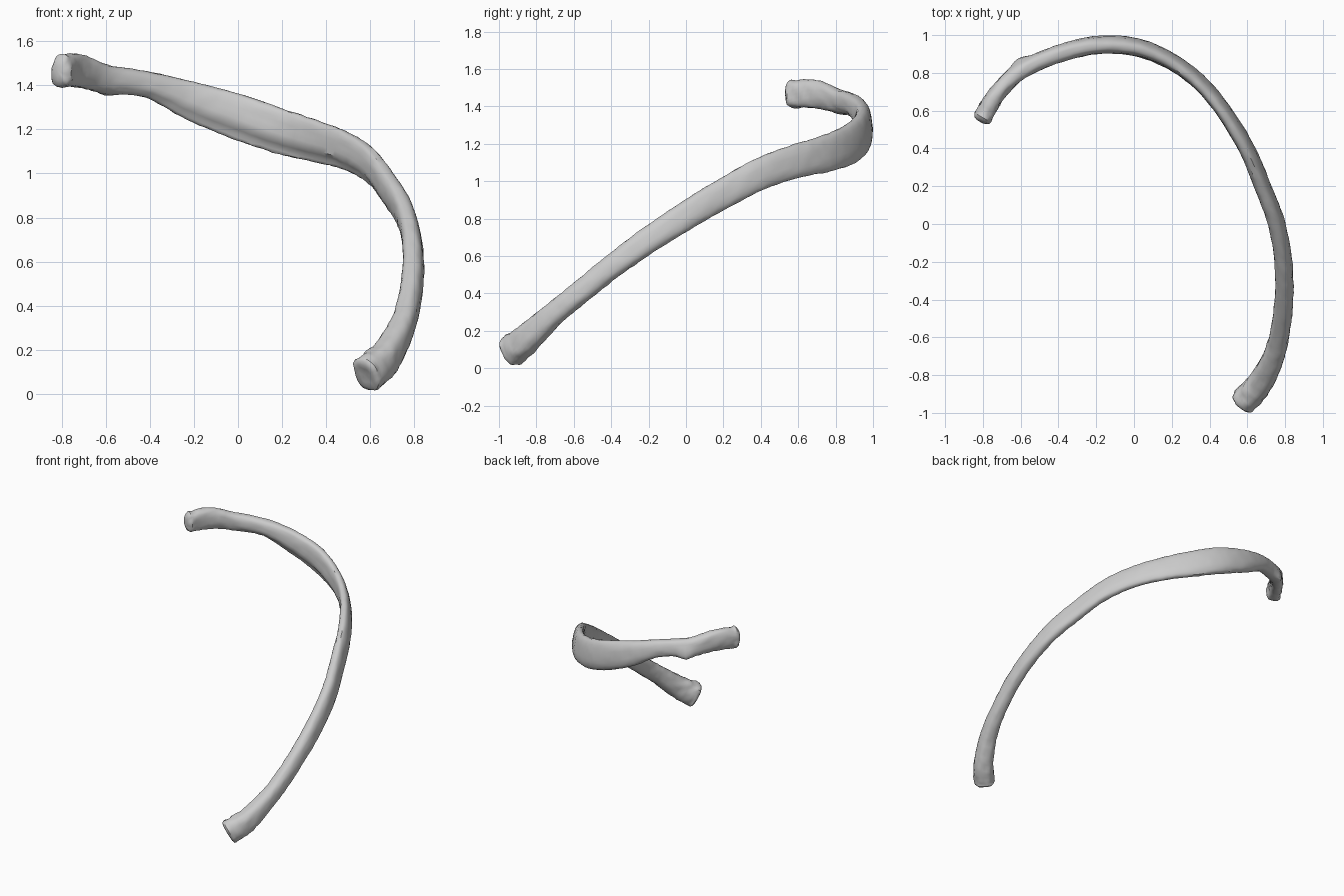
import bpy, bmesh, math
from mathutils import Vector, noise

cube = bpy.data.objects.get("Cube")
if cube:
    bpy.data.objects.remove(cube, do_unlink=True)

bone = bpy.data.materials.new("bone_grey")
bone.use_nodes = True
colour = (0.6, 0.6, 0.6, 1)
bone.diffuse_color = colour
bone.node_tree.nodes["Principled BSDF"].inputs["Base Color"].default_value = colour

# Stations along the shaft, head to tip: x, y, z, half height, half thickness, roll
STATIONS = [
    (-.80, .565, 1.465, .074, .05, 0), (-.72, .695, 1.465, .075, .045, 0),
    (-.60, .81, 1.43, .063, .045, 5), (-.40, .90, 1.40, .06, .046, 8),
    (-.20, .947, 1.325, .088, .046, 8), (0, .938, 1.257, .103, .045, 8),
    (.18, .87, 1.195, .104, .041, 8), (.345, .75, 1.148, .098, .038, 10),
    (.472, .60, 1.11, .09, .038, 10), (.595, .40, 1.04, .084, .04, 10),
    (.685, .19, .928, .079, .042, 10), (.755, 0, .815, .074, .043, 10),
    (.79, -.2, .685, .069, .045, 10), (.794, -.4, .54, .063, .048, 8),
    (.768, -.6, .378, .06, .052, 5), (.728, -.73, .27, .064, .059, 0),
    (.662, -.85, .158, .077, .068, 0), (.585, -.935, .09, .086, .072, 0),
]
SEGMENTS, STEPS = 28, 7


def spline(points, i, u):
    """Smooth curve through the stations, all values at once."""
    last = len(points) - 1
    a, b, c, d = (points[max(0, min(last, i + k))] for k in (-1, 0, 1, 2))
    return [q + .5 * u * (r - p + u * (2*p - 5*q + 4*r - s + u * (3*(q - r) + s - p)))
            for p, q, r, s in zip(a, b, c, d)]


def section(angle, groove):
    """Blunt oval; the inner face has a ridge above a hollow lower edge."""
    c, s = math.cos(angle), math.sin(angle)
    side = math.copysign(abs(c) ** .8, c)
    up = math.copysign(abs(s) ** .85, s)
    if c > 0:
        ridge = math.exp(-((up + .2) / .25) ** 2)
        hollow = math.exp(-((up + .7) / .25) ** 2)
        side += groove * c * (.15 * ridge - .35 * hollow - .2 * max(0, up))
    return side, up


samples = [spline(STATIONS, i, k / STEPS)
           for i in range(len(STATIONS) - 1) for k in range(STEPS)]
samples.append(list(STATIONS[-1]))
centres = [Vector(s[:3]) for s in samples]
count = len(samples)

bm = bmesh.new()
rings = []
tubercle = Vector((-.60, .855, 1.385))


def add_ring(index, scale, shift):
    t = (centres[min(count - 1, index + 1)] - centres[max(0, index - 1)]).normalized()
    level = t.cross(Vector((0, 0, 1))).normalized()
    upright = level.cross(t)
    high, thick, roll = samples[index][3:]
    c, s = math.cos(math.radians(roll)), math.sin(math.radians(roll))
    inner = level * c - upright * s
    up = upright * c + level * s
    groove = max(0, math.sin(math.pi * min(1, max(0, (index / count - .12) / .5))))
    ring = []
    for k in range(SEGMENTS):
        a, b = section(math.tau * k / SEGMENTS, groove)
        offset = inner * a * thick * scale + up * b * high * scale
        p = centres[index] + offset + t * shift
        # Knob behind the neck
        bump = .03 * math.exp(-((p - tubercle).length / .05) ** 2)
        p += (up * -.7 - inner * .7) * bump
        # Worn surface, rougher at both ends
        ends = max(0, 1 - min(index, count - 1 - index) / 12)
        rough = noise.noise(p * 28) * (.003 + .007 * ends) + noise.noise(p * 70) * .003
        p += offset.normalized() * rough
        ring.append(bm.verts.new(p))
    rings.append(ring)


# Rounded head, shaft, and blunt tip
for scale, shift in ((.35, -.028), (.65, -.023), (.88, -.012)):
    add_ring(0, scale, shift)
for i in range(count):
    add_ring(i, 1, 0)
for scale, shift in ((.9, .01), (.72, .016), (.45, .014), (.2, .012)):
    add_ring(count - 1, scale, shift)

for lower, upper in zip(rings, rings[1:]):
    for k in range(SEGMENTS):
        n = (k + 1) % SEGMENTS
        bm.faces.new((lower[k], lower[n], upper[n], upper[k]))
bm.faces.new(rings[0])
bm.faces.new(rings[-1])
bmesh.ops.recalc_face_normals(bm, faces=bm.faces)

mesh = bpy.data.meshes.new("rib_bone")
bm.to_mesh(mesh)
bm.free()
mesh.materials.append(bone)
rib = bpy.data.objects.new("rib_bone", mesh)
bpy.context.collection.objects.link(rib)
bpy.context.view_layer.objects.active = rib
rib.select_set(True)
bpy.ops.object.shade_smooth_by_angle(angle=math.radians(35))
